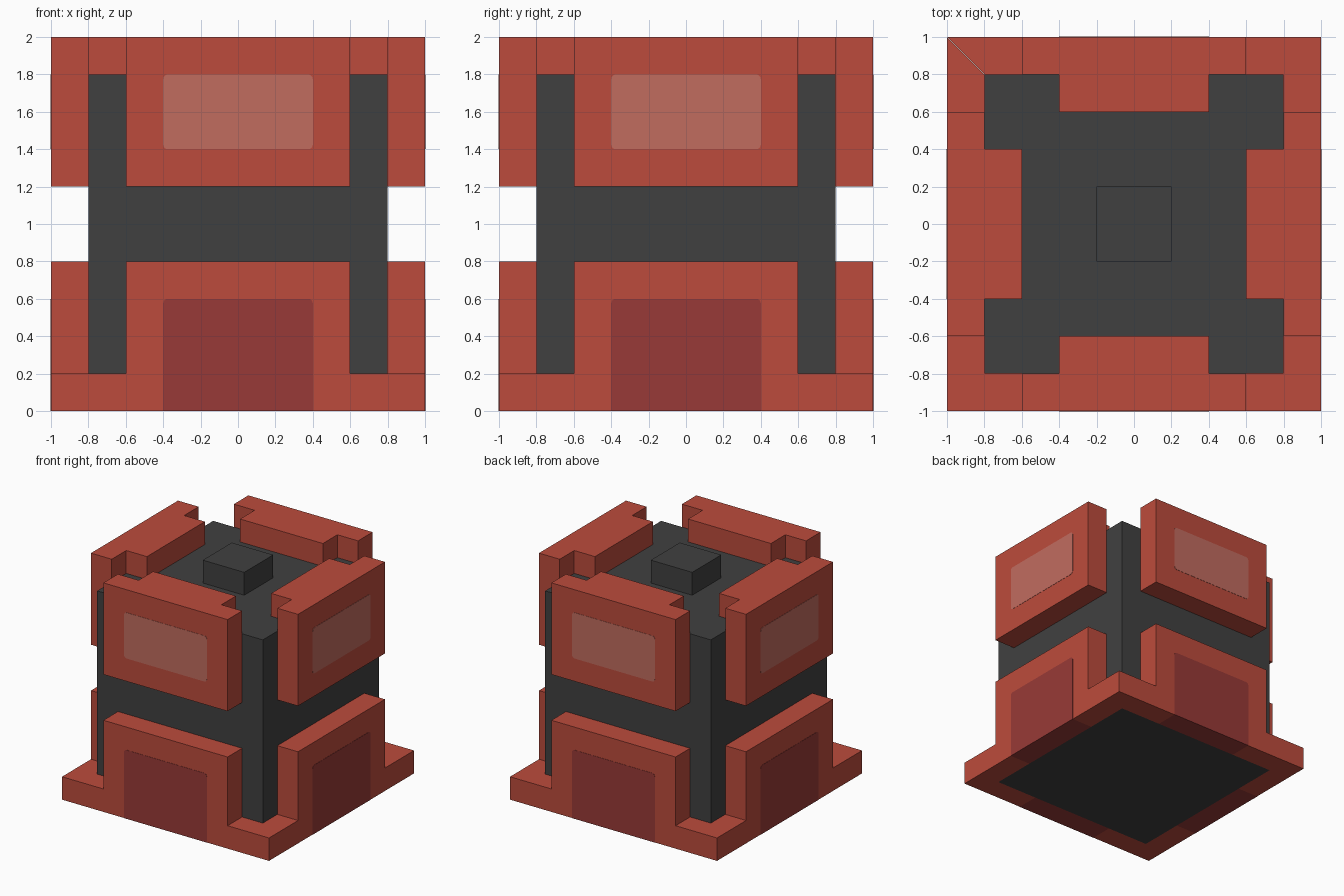
import bpy
import bmesh
import math
from mathutils import Matrix, Vector

cube = bpy.data.objects.get("Cube")
if cube:
    bpy.data.objects.remove(cube, do_unlink=True)


def make_material(name, rgb):
    """Flat material from an 8-bit sRGB colour."""
    lin = [((c / 255 + 0.055) / 1.055) ** 2.4 for c in rgb] + [1.0]
    mat = bpy.data.materials.new(name)
    mat.use_nodes = True
    mat.diffuse_color = lin
    bsdf = next(n for n in mat.node_tree.nodes if n.type == 'BSDF_PRINCIPLED')
    bsdf.inputs["Base Color"].default_value = lin
    return mat


RED = make_material("brick red", (188, 75, 60))
DARK_RED = make_material("dark red", (152, 58, 55))
PALE_RED = make_material("pale red", (193, 108, 95))
CHARCOAL = make_material("charcoal", (64, 64, 64))


def finish(name, bm, mats, turn=0.0):
    """Turn the mesh about z and add it to the scene."""
    bmesh.ops.recalc_face_normals(bm, faces=bm.faces)
    bm.transform(Matrix.Rotation(turn, 4, 'Z'))
    mesh = bpy.data.meshes.new(name)
    bm.to_mesh(mesh)
    bm.free()
    for m in mats:
        mesh.materials.append(m)
    obj = bpy.data.objects.new(name, mesh)
    bpy.context.scene.collection.objects.link(obj)
    return obj


def add_box(bm, lo, hi):
    lo, hi = Vector(lo), Vector(hi)
    size = hi - lo
    mat = Matrix.Translation((lo + hi) / 2) @ Matrix.Diagonal((*size, 1))
    bmesh.ops.create_cube(bm, size=1, matrix=mat)


def add_prism(bm, outline, y0, y1):
    """Extrude an x-z outline from y0 to y1."""
    face = bm.faces.new([bm.verts.new((x, y0, z)) for x, z in outline])
    new = bmesh.ops.extrude_face_region(bm, geom=[face])["geom"]
    moved = [v for v in new if isinstance(v, bmesh.types.BMVert)]
    bmesh.ops.translate(bm, verts=moved, vec=(0, y1 - y0, 0))


def rounded(x, z0, z1, r, round_bottom):
    """Outline of a plate of half width x with rounded corners."""
    corners = [(x - r, z1 - r, 0), (r - x, z1 - r, 90)]
    if round_bottom:
        corners += [(r - x, z0 + r, 180), (x - r, z0 + r, 270)]
    pts = []
    for cx, cz, start in corners:
        for step in range(4):
            a = math.radians(start + step * 30)
            pts.append((cx + r * math.cos(a), cz + r * math.sin(a)))
    return pts if round_bottom else pts + [(-x, z0), (x, z0)]


# Central block and the stud on its top
for name, lo, hi in (("core", (-.8, -.8, 0), (.8, .8, 1.8)),
                     ("top_stud", (-.2, -.2, 1.8), (.2, .2, 2))):
    bm = bmesh.new()
    add_box(bm, lo, hi)
    finish(name, bm, [CHARCOAL])

LOWER = [(-1, 0), (1, 0), (1, .2), (.6, .2), (.6, .8),
         (-.6, .8), (-.6, .2), (-1, .2)]

for i, side in enumerate(("front", "left", "back", "right")):
    turn = i * math.pi / 2

    # Lower wall with its base rim, mitred at the corners
    bm = bmesh.new()
    add_prism(bm, LOWER, -1, -.8)
    for v in bm.verts:
        if v.co.y > -.9 and abs(v.co.x) > .9:
            v.co.x = math.copysign(.8, v.co.x)
    for x in (-.4, .4):
        bmesh.ops.bisect_plane(bm, geom=bm.verts[:] + bm.edges[:] + bm.faces[:],
                               plane_co=(x, 0, 0), plane_no=(1, 0, 0))
    # The door colour wraps under the rim
    for f in bm.faces:
        c = f.calc_center_median()
        f.material_index = int(c.z < .001 and abs(c.x) < .4)
    finish(side + "_lower_wall", bm, [RED, DARK_RED], turn)

    # Upper wall and the lip that hooks over the core
    bm = bmesh.new()
    add_box(bm, (-.6, -1, 1.2), (.6, -.8, 2))
    add_box(bm, (-.4, -.8, 1.8), (.4, -.6, 2))
    finish(side + "_upper_wall", bm, [RED], turn)

    # Door and window plates
    bm = bmesh.new()
    add_prism(bm, rounded(.4, 0, .6, .025, False), -1.002, -.999)
    finish(side + "_door", bm, [DARK_RED], turn)
    bm = bmesh.new()
    add_prism(bm, rounded(.4, 1.4, 1.8, .025, True), -1.002, -.999)
    finish(side + "_window", bm, [PALE_RED], turn)
